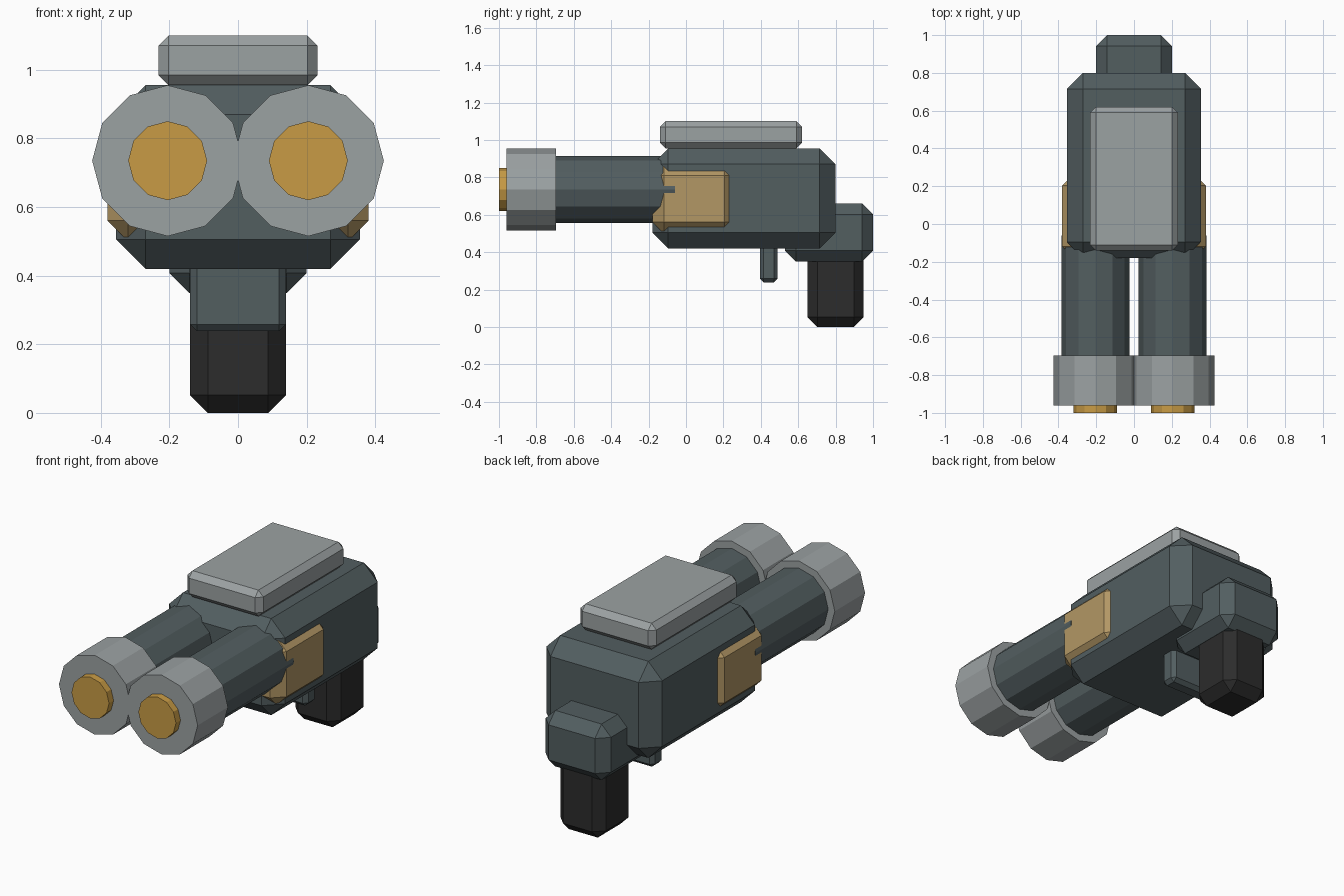
import bpy
import math

old = bpy.data.objects.get("Cube")
if old:
    bpy.data.objects.remove(old, do_unlink=True)


def material(name, rgb):
    m = bpy.data.materials.new(name)
    m.use_nodes = True
    m.diffuse_color = (*rgb, 1)
    bsdf = next(n for n in m.node_tree.nodes if n.type == 'BSDF_PRINCIPLED')
    bsdf.inputs["Base Color"].default_value = (*rgb, 1)
    return m


slate = material("slate", (0.085, 0.112, 0.118))
grey = material("light grey", (0.33, 0.36, 0.365))
brass = material("brass", (0.58, 0.33, 0.06))
tan = material("tan", (0.45, 0.31, 0.13))
black = material("black", (0.025, 0.025, 0.025))


def block(name, mat, x, y, z, bevel):
    """Chamfered box: half width x, then (low, high) ranges for y and z."""
    bpy.ops.mesh.primitive_cube_add(
        size=1, location=(0, sum(y) / 2, sum(z) / 2))
    ob = bpy.context.object
    ob.name = name
    ob.scale = (2 * x, y[1] - y[0], z[1] - z[0])
    bpy.ops.object.transform_apply(location=False, rotation=False, scale=True)
    ob.data.materials.append(mat)
    mod = ob.modifiers.new("chamfer", 'BEVEL')
    mod.width = bevel
    mod.segments = 1
    return ob


def tube(name, mat, x, radius, y):
    """Twelve-sided cylinder lying along y."""
    bpy.ops.mesh.primitive_cylinder_add(
        vertices=12, radius=radius, depth=y[1] - y[0],
        location=(x, sum(y) / 2, 0.735), rotation=(math.pi / 2, 0, 0))
    ob = bpy.context.object
    ob.name = name
    ob.data.materials.append(mat)
    return ob


# Main housing, top cover and the band that shows on both sides
block("body", slate, 0.355, (-0.18, 0.80), (0.42, 0.955), 0.085)
block("top_cover", grey, 0.232, (-0.14, 0.62), (0.955, 1.10), 0.03)
block("side_band", tan, 0.38, (-0.178, 0.265), (0.50, 0.87), 0.06)

# Rear mount, grip and trigger
block("rear_mount", slate, 0.20, (0.53, 1.0), (0.35, 0.66), 0.058)
block("grip", black, 0.14, (0.65, 0.95), (0.0, 0.45), 0.052)
block("trigger", slate, 0.14, (0.395, 0.49), (0.238, 0.50), 0.02)

# Twin barrels with muzzles and bores
for side, x in (("left", 0.205), ("right", -0.205)):
    tube(side + "_barrel", slate, x, 0.18, (-0.75, -0.06))
    tube(side + "_muzzle", grey, x, 0.22, (-0.96, -0.695))
    tube(side + "_bore", brass, x, 0.115, (-1.0, -0.90))
